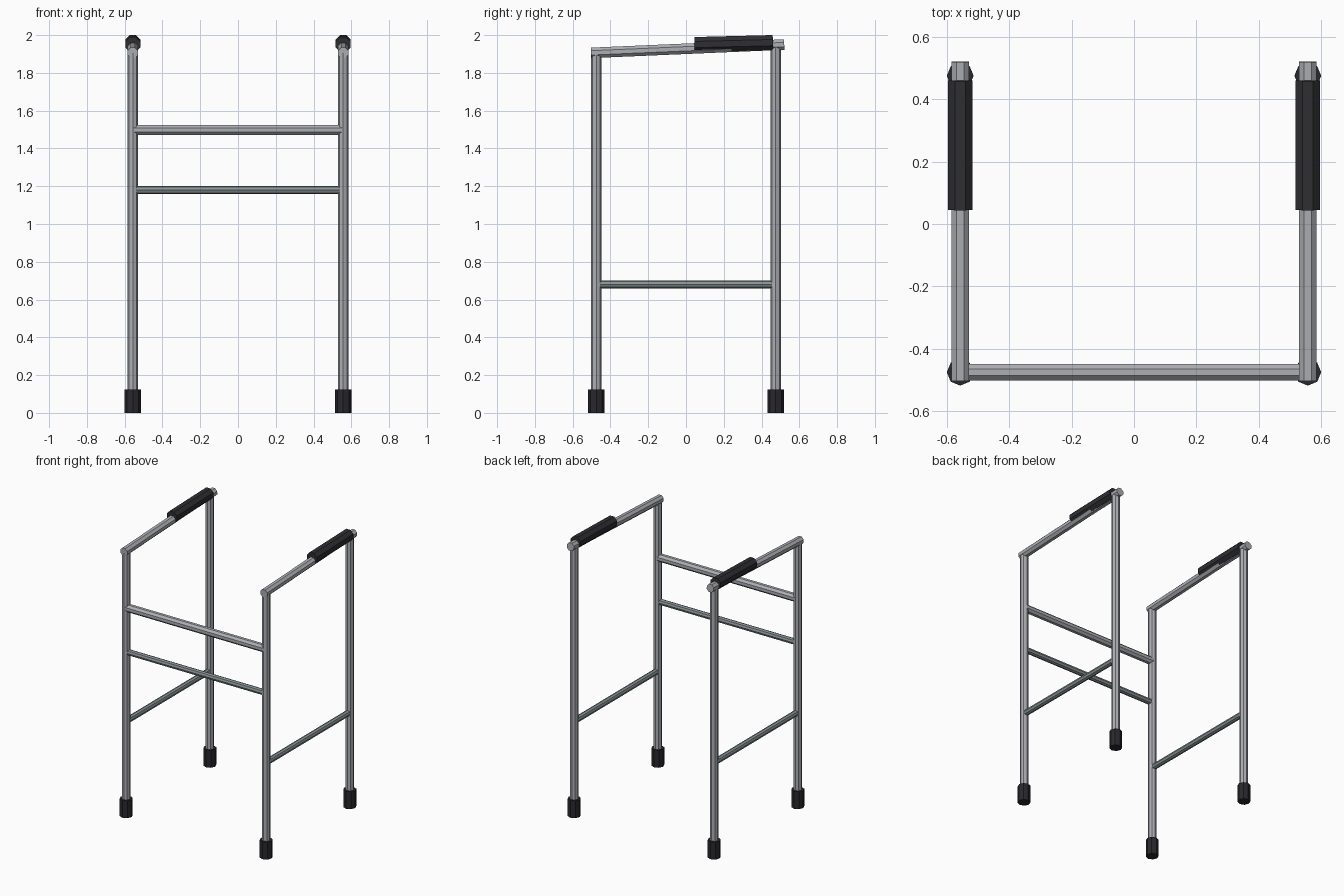
import bpy, bmesh, math
from mathutils import Vector, Matrix

if "Cube" in bpy.data.objects:
    bpy.data.objects.remove(bpy.data.objects["Cube"])


def material(name, rgb):
    m = bpy.data.materials.new(name)
    m.diffuse_color = (*rgb, 1)
    m.use_nodes = True
    m.node_tree.nodes["Principled BSDF"].inputs["Base Color"].default_value = m.diffuse_color
    return m


ALUMINIUM = material("aluminium", (0.42, 0.43, 0.46))
STEEL = material("brace grey", (0.25, 0.29, 0.30))
FOAM = material("grip black", (0.028, 0.027, 0.032))
RUBBER = material("rubber black", (0.022, 0.021, 0.026))


def tube(name, a, b, radius, mat, turn=0.0, sides=8):
    """Flat-faced closed tube between two points."""
    a, b = Vector(a), Vector(b)
    d = b - a
    bm = bmesh.new()
    bmesh.ops.create_cone(bm, cap_ends=True, segments=sides, radius1=radius,
                          radius2=radius, depth=d.length)
    rot = Vector((0, 0, 1)).rotation_difference(d).to_matrix().to_4x4()
    bm.transform(Matrix.Translation((a + b) / 2) @ rot @ Matrix.Rotation(turn, 4, 'Z'))
    me = bpy.data.meshes.new(name)
    bm.to_mesh(me)
    bm.free()
    me.materials.append(mat)
    ob = bpy.data.objects.new(name, me)
    bpy.context.collection.objects.link(ob)
    return ob


X, YF, YB = 0.557, -0.475, 0.475
HALF = math.pi / 8

for side, s in (("left", -1), ("right", 1)):
    x = s * X
    # Legs and rubber feet
    for end, y, top in (("front", YF, 1.91), ("back", YB, 1.945)):
        tube(f"{side}_{end}_leg", (x, y, 0.06), (x, y, top), 0.028, ALUMINIUM)
        tube(f"{side}_{end}_foot", (x, y, 0), (x, y, 0.125), 0.043, RUBBER)
    # Sloping hand rail with its grip
    tube(f"{side}_hand_rail", (x, -0.502, 1.906), (x, 0.52, 1.95), 0.03, ALUMINIUM, HALF)
    tube(f"{side}_hand_grip", (x, 0.045, 1.950), (x, 0.46, 1.9605), 0.043, FOAM, HALF)
    # Low side brace
    tube(f"{side}_side_brace", (x, YF, 0.68), (x, YB, 0.68), 0.021, STEEL)

# Front cross bars
tube("upper_front_bar", (-X, YF, 1.498), (X, YF, 1.498), 0.028, ALUMINIUM, HALF)
tube("lower_front_bar", (-X, YF, 1.18), (X, YF, 1.18), 0.021, STEEL)
